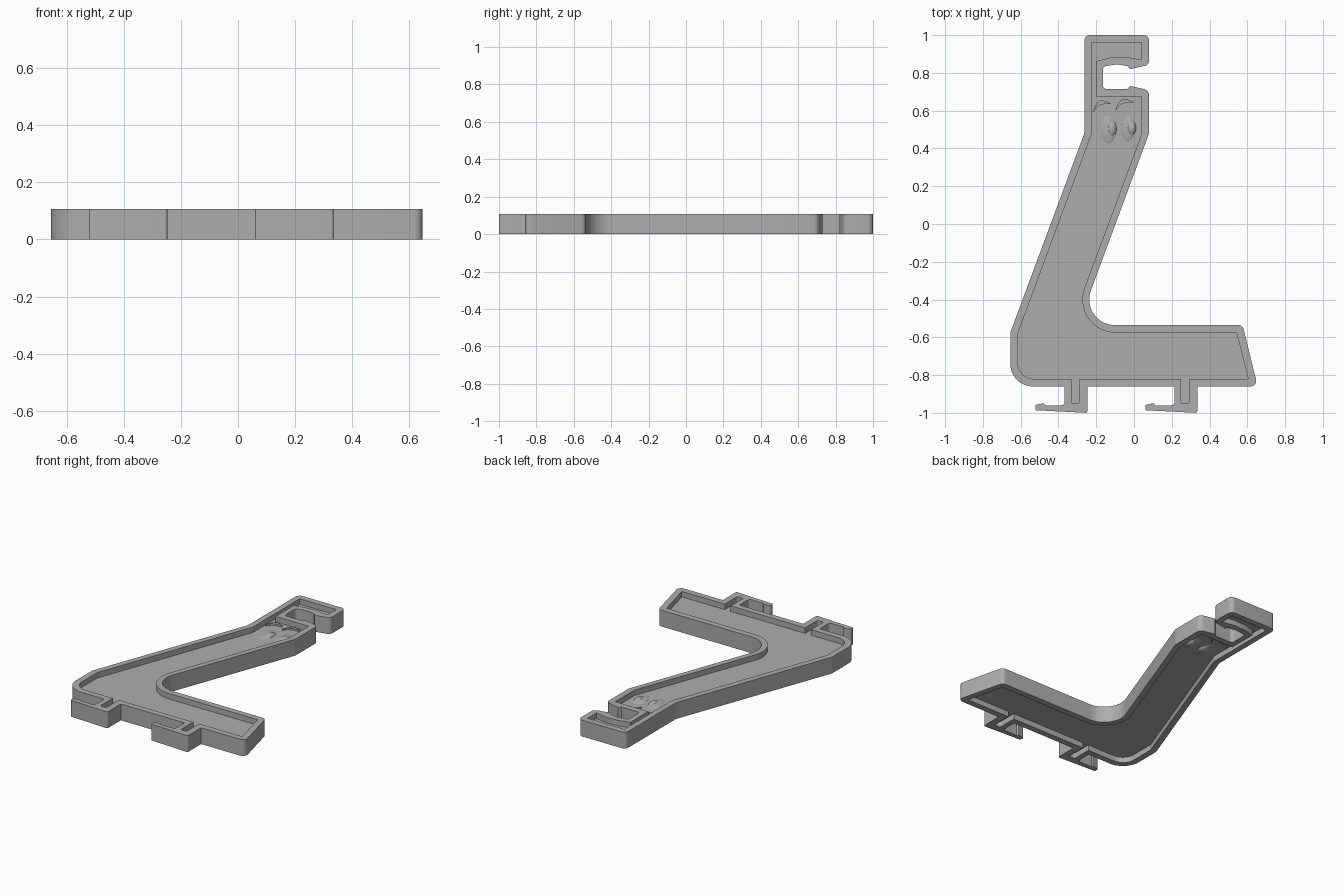
import bpy, bmesh
from math import pi, sin, cos, tan, atan2, radians
from mathutils import Vector

cube = bpy.data.objects.get("Cube")
if cube:
    bpy.data.objects.remove(cube, do_unlink=True)

HEIGHT = 0.107
WEB_LOW, WEB_HIGH = 0.036, 0.071
CLIPS = (0.335, -0.247)  # right edge of each clip

grey = bpy.data.materials.new("plain grey")
grey.use_nodes = True
grey.diffuse_color = (0.42, 0.42, 0.42, 1)
grey.node_tree.nodes["Principled BSDF"].inputs["Base Color"].default_value = grey.diffuse_color


def rounded(corners):
    """Turn (x, y, radius) corners into a closed outline with true arcs."""
    points = []
    for i, corner in enumerate(corners):
        p = Vector(corner[:2])
        radius = corner[2] if len(corner) > 2 else 0
        if not radius:
            points.append(p)
            continue
        a = (Vector(corners[i - 1][:2]) - p).normalized()
        b = (Vector(corners[(i + 1) % len(corners)][:2]) - p).normalized()
        half = a.angle(b) / 2
        centre = p + (a + b).normalized() * radius / sin(half)
        reach = radius / tan(half)
        first, last = p + a * reach - centre, p + b * reach - centre
        start = atan2(first.y, first.x)
        sweep = atan2(last.y, last.x) - start
        sweep = (sweep + pi) % (2 * pi) - pi
        steps = max(3, int(abs(sweep) / radians(8)))
        for k in range(steps + 1):
            t = start + sweep * k / steps
            points.append(centre + radius * Vector((cos(t), sin(t))))
    return points


def finish(bm, name):
    bmesh.ops.recalc_face_normals(bm, faces=bm.faces)
    mesh = bpy.data.meshes.new(name)
    bm.to_mesh(mesh)
    bm.free()
    mesh.materials.append(grey)
    obj = bpy.data.objects.new(name, mesh)
    bpy.context.collection.objects.link(obj)
    bpy.ops.object.select_all(action='DESELECT')
    obj.select_set(True)
    bpy.context.view_layer.objects.active = obj
    bpy.ops.object.shade_smooth_by_angle(angle=radians(30))
    return obj


def slab(name, outlines, low, high):
    """Fill the first outline, leaving any others as holes, and extrude it."""
    bm = bmesh.new()
    for outline in outlines:
        verts = [bm.verts.new((p.x, p.y, low)) for p in outline]
        for i, v in enumerate(verts):
            bm.edges.new((verts[i - 1], v))
    bmesh.ops.triangle_fill(bm, edges=bm.edges[:], use_beauty=True, normal=(0, 0, 1))
    top = bmesh.ops.extrude_face_region(bm, geom=bm.faces[:])["geom"]
    moved = [g for g in top if isinstance(g, bmesh.types.BMVert)]
    bmesh.ops.translate(bm, verts=moved, vec=(0, 0, high - low))
    return finish(bm, name)


def dome(name, x, y, rx, ry, rise, tilt=0.0):
    """Flattened ellipsoid bulging from both faces of the web."""
    bm = bmesh.new()
    bmesh.ops.create_uvsphere(bm, u_segments=40, v_segments=20, radius=1)
    obj = finish(bm, name)
    obj.scale = (rx, ry, (WEB_HIGH - WEB_LOW) / 2 + rise)
    obj.rotation_euler.z = tilt
    obj.location = (x, y, (WEB_LOW + WEB_HIGH) / 2)


def clip_outline(x):
    """Hooked foot hanging under the base, from right to left."""
    return [(x, -0.86), (x, -1, 0.01), (x - 0.275, -0.986, 0.006),
            (x - 0.275, -0.958, 0.006), (x - 0.23, -0.948, 0.004),
            (x - 0.225, -0.96), (x - 0.12, -0.96, 0.02), (x - 0.12, -0.86)]


def clip_recess(x):
    return [(x - 0.042, -0.82), (x - 0.042, -0.95, 0.008),
            (x - 0.085, -0.95, 0.008), (x - 0.085, -0.82)]


# Outer silhouette: head with hook slot, leaning neck, base with two clips
outer = [(-0.263, 1, 0.03), (0.08, 1, 0.03), (0.08, 0.842, 0.03),
         (-0.02, 0.82), (-0.035, 0.836), (-0.09, 0.845), (-0.165, 0.834, 0.02),
         (-0.165, 0.715, 0.02), (-0.035, 0.715), (-0.02, 0.731),
         (0.08, 0.708, 0.035), (0.08, 0.48, 0.06),
         (-0.296, -0.535, 0.135), (0.575, -0.535, 0.03), (0.655, -0.86, 0.03)]
for edge in CLIPS:
    outer += clip_outline(edge)
outer += [(-0.655, -0.86, 0.12), (-0.655, -0.575, 0.03), (-0.263, 0.48, 0.06)]

# Recess boundary inside the rim
inner = [(-0.225, 0.96), (0.04, 0.96), (0.04, 0.87), (-0.05, 0.885),
         (-0.13, 0.88), (-0.2, 0.862), (-0.2, 0.675), (0.04, 0.675),
         (0.04, 0.475, 0.04), (-0.35, -0.575, 0.175),
         (0.543, -0.575), (0.605, -0.82)]
for edge in CLIPS:
    inner += clip_recess(edge)
inner += [(-0.615, -0.82, 0.085), (-0.615, -0.58, 0.03), (-0.225, 0.475, 0.04)]

outer, inner = rounded(outer), rounded(inner)
slab("rim", [outer, inner], 0, HEIGHT)
slab("web", [inner], WEB_LOW, WEB_HIGH)

# Eyes and pupils
dome("right_eye", -0.136, 0.5, 0.05, 0.096, 0.010, 0.05)
dome("left_eye", -0.03, 0.506, 0.045, 0.09, 0.010, -0.05)
dome("right_pupil", -0.118, 0.503, 0.03, 0.05, 0.016)
dome("left_pupil", -0.014, 0.508, 0.029, 0.046, 0.016)


# Tapered eyebrows, raised on both faces
def eyebrow(name, start, end):
    a, b = Vector(start), Vector(end)
    side = Vector((a.y - b.y, b.x - a.x)).normalized()
    steps = 14
    upper, lower = [], []
    for k in range(steps + 1):
        t = k / steps
        middle = a.lerp(b, t) + side * 0.026 * sin(pi * t)
        width = side * (0.002 + 0.009 * sin(pi * t ** 1.4))
        upper.append(middle + width)
        lower.append(middle - width)
    slab(name, [upper + lower[::-1]], WEB_LOW - 0.01, WEB_HIGH + 0.01)


eyebrow("right_eyebrow", (-0.216, 0.595), (-0.125, 0.638))
eyebrow("left_eyebrow", (-0.098, 0.602), (-0.004, 0.645))
